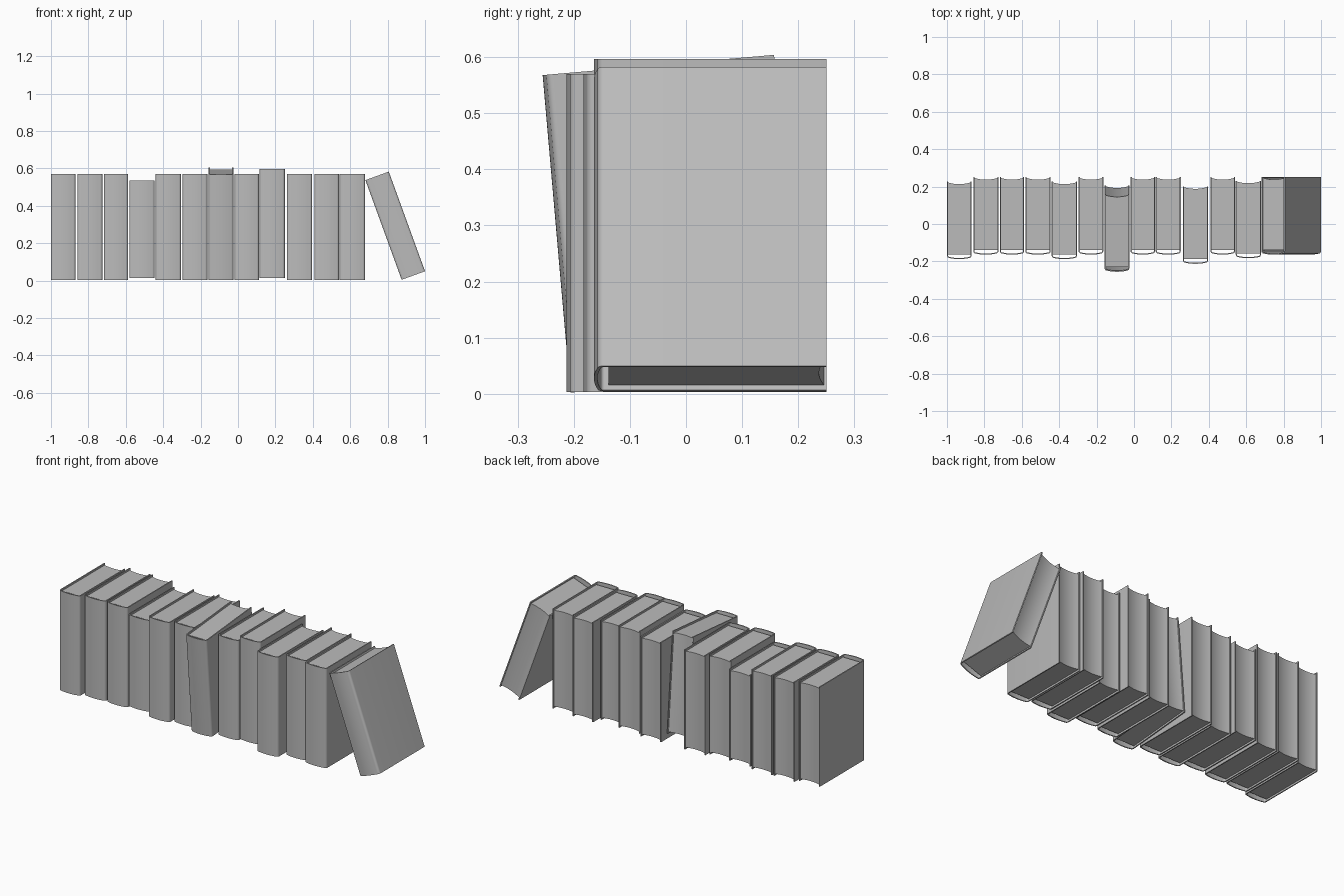
import bpy, bmesh, math
from mathutils import Matrix, Vector

if "Cube" in bpy.data.objects:
    bpy.data.objects.remove(bpy.data.objects["Cube"])

grey = bpy.data.materials.new("book_grey")
grey.diffuse_color = (0.5, 0.5, 0.5, 1)
grey.use_nodes = True
grey.node_tree.nodes["Principled BSDF"].inputs["Base Color"].default_value = grey.diffuse_color

T = 0.006       # board thickness
DEPTH = 0.414   # spine to fore edge


def cover_outline(w, inset):
    """U-shaped outline: left board, rounded bulging spine, right board."""
    h, r, bulge = w / 2 - inset, 0.013 - inset, 0.006
    yf = bulge + inset
    right = []
    for i in range(7):                       # half of the bulging spine
        x = (h - r) * i / 6
        right.append((x, yf - bulge * (1 - (x / (h - r)) ** 2)))
    for i in range(1, 6):                    # rounded joint
        a = math.pi / 2 * i / 5
        right.append((h - r + r * math.sin(a), yf + r - r * math.cos(a)))
    right.append((h, DEPTH))
    return [(-x, y) for x, y in reversed(right[1:])] + right


def finish(bm, name, matrix):
    bmesh.ops.recalc_face_normals(bm, faces=bm.faces)
    me = bpy.data.meshes.new(name)
    bm.to_mesh(me)
    bm.free()
    me.materials.append(grey)
    ob = bpy.data.objects.new(name, me)
    ob.matrix_world = matrix
    bpy.context.collection.objects.link(ob)
    bpy.ops.object.select_all(action='DESELECT')
    ob.select_set(True)
    bpy.context.view_layer.objects.active = ob
    bpy.ops.object.shade_smooth_by_angle(angle=math.radians(30))


def extrude_up(bm, faces, height):
    new = bmesh.ops.extrude_face_region(bm, geom=faces)["geom"]
    verts = [v for v in new if isinstance(v, bmesh.types.BMVert)]
    bmesh.ops.translate(bm, verts=verts, vec=(0, 0, height))


def cover(i, w, height, matrix):
    bm = bmesh.new()
    outer = [bm.verts.new((x, y, 0)) for x, y in cover_outline(w, 0)]
    inner = [bm.verts.new((x, y, 0)) for x, y in cover_outline(w, T)]
    faces = [bm.faces.new((outer[k], outer[k + 1], inner[k + 1], inner[k]))
             for k in range(len(outer) - 1)]
    extrude_up(bm, faces, height)
    finish(bm, f"cover_{i}", matrix)


def pages(i, w, height, matrix):
    """Page block with a hollow fore edge, set back from the spine."""
    bm = bmesh.new()
    h = w / 2 - T + 0.0005
    pts = [(-h, 0.026), (h, 0.026)]
    for k in range(13):
        s = 1 - k / 6
        pts.append((h * s, DEPTH - 0.013 + 0.009 * s * s))
    face = bm.faces.new([bm.verts.new((x, y, 0.010)) for x, y in pts])
    extrude_up(bm, [face], height - 0.020)
    finish(bm, f"pages_{i}", matrix)


def book(i, w, height, matrix):
    cover(i, w, height, matrix)
    pages(i, w, height, matrix)


# Upright books: left x, right x, spine y, bottom z, top z
F = -0.164
row = [(-1.0, -0.869, -0.188, 0.003, 0.57), (-0.859, -0.725, F, 0.003, 0.57),
       (-0.717, -0.587, F, 0.003, 0.57), (-0.581, -0.446, F, 0.015, 0.535),
       (-0.440, -0.305, -0.188, 0.003, 0.57), (-0.296, -0.164, F, 0.003, 0.57),
       (-0.018, 0.112, F, 0.003, 0.57), (0.116, 0.250, F, 0.015, 0.597),
       (0.261, 0.396, -0.213, 0.003, 0.57), (0.409, 0.540, F, 0.003, 0.57),
       (0.544, 0.679, -0.183, 0.003, 0.57)]
for i, (x0, x1, y, z0, z1) in enumerate(row):
    book(i, x1 - x0, z1 - z0, Matrix.Translation(((x0 + x1) / 2, y, z0)))

# Book tipped forward out of the row
book("tipped", 0.132, 0.568,
     Matrix.Translation((-0.091, -0.206, 0.002)) @ Matrix.Rotation(math.radians(5), 4, 'X'))

# Last book leaning against the row
book("leaning", 0.133, 0.567,
     Matrix.Translation((0.9375, F, 0.027)) @ Matrix.Rotation(math.radians(-20), 4, 'Y'))
